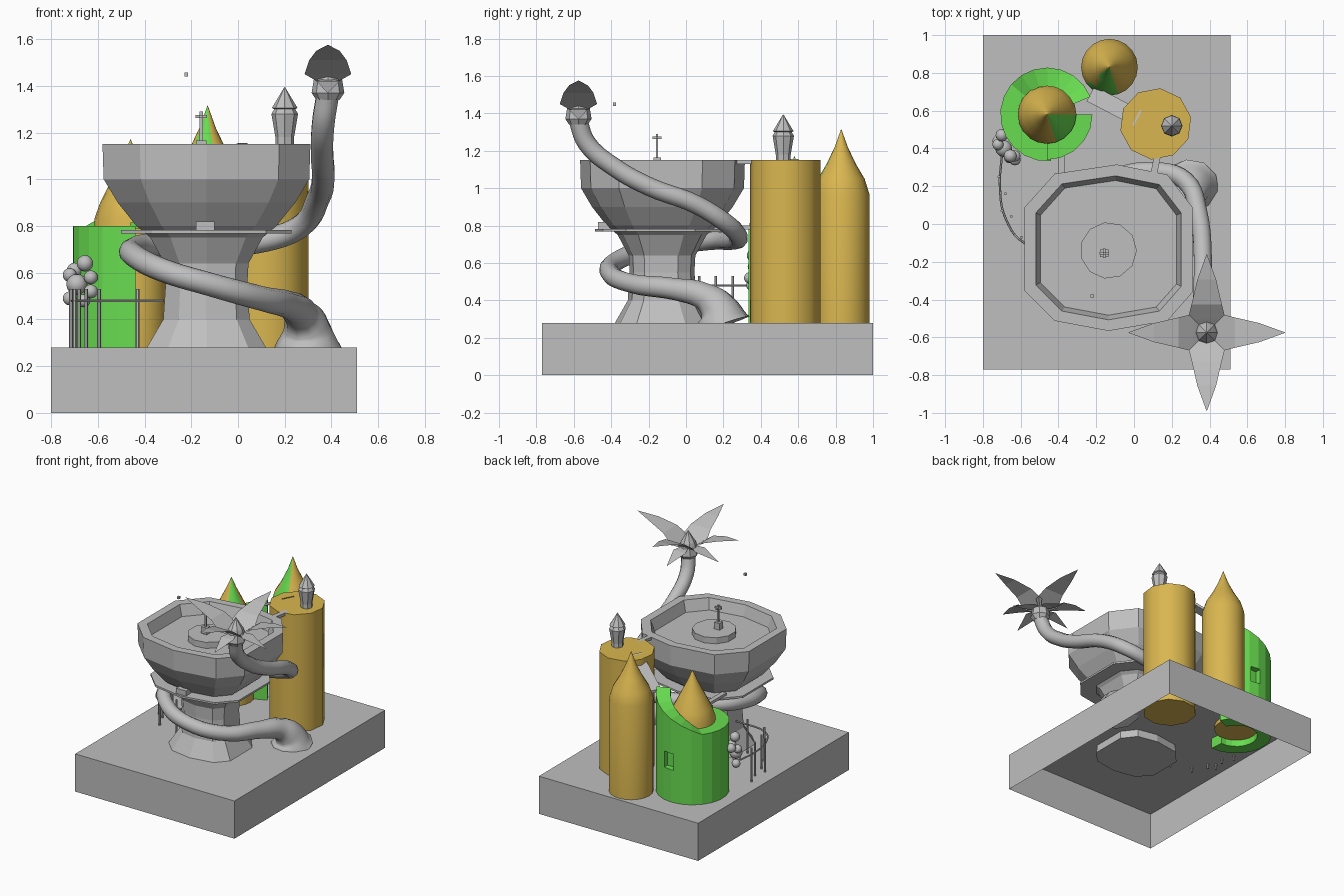
import bpy, bmesh, math
from math import cos, sin, pi, radians, degrees, atan2
from mathutils import Vector

if "Cube" in bpy.data.objects:
    bpy.data.objects.remove(bpy.data.objects["Cube"])


def material(name, rgb):
    m = bpy.data.materials.new(name)
    m.use_nodes = True
    m.diffuse_color = (*rgb, 1)
    m.node_tree.nodes["Principled BSDF"].inputs["Base Color"].default_value = (*rgb, 1)
    return m


STONE = material("stone grey", (0.52, 0.52, 0.52))
GOLD = material("sand yellow", (0.70, 0.47, 0.08))
GREEN = material("leaf green", (0.14, 0.72, 0.08))


def make(name, verts, faces, mats, smooth=0):
    me = bpy.data.meshes.new(name)
    me.from_pydata(verts, [], faces)
    bm = bmesh.new()
    bm.from_mesh(me)
    bmesh.ops.recalc_face_normals(bm, faces=bm.faces)
    bm.to_mesh(me)
    bm.free()
    ob = bpy.data.objects.new(name, me)
    bpy.context.collection.objects.link(ob)
    for m in mats:
        me.materials.append(m)
    if smooth:
        shade(ob, smooth)
    return ob


def shade(ob, angle):
    bpy.ops.object.select_all(action="DESELECT")
    ob.select_set(True)
    bpy.context.view_layer.objects.active = ob
    bpy.ops.object.shade_smooth_by_angle(angle=radians(angle))


def circle(n, turn=0):
    return [(cos(2 * pi * (i + turn) / n), sin(2 * pi * (i + turn) / n)) for i in range(n)]


def stack(name, centre, outline, profile, mats, smooth=0, closed=False):
    """Skin copies of an outline, scaled by radius, at each height."""
    n, k = len(outline), len(profile)
    verts = [(centre[0] + r * x, centre[1] + r * y, z) for r, z in profile for x, y in outline]
    faces = [(j % k * n + i, j % k * n + (i + 1) % n, (j + 1) % k * n + (i + 1) % n, (j + 1) % k * n + i)
             for j in range(k if closed else k - 1) for i in range(n)]
    if not closed:
        faces += [tuple(range(n)), tuple(range((k - 1) * n, k * n))]
    return make(name, verts, faces, mats, smooth)


def box(name, lo, hi, mat, bottom=True):
    verts = [(x, y, z) for z in (lo[2], hi[2]) for x, y in
             ((lo[0], lo[1]), (hi[0], lo[1]), (hi[0], hi[1]), (lo[0], hi[1]))]
    faces = [(4, 5, 6, 7)] + [(i, (i + 1) % 4, (i + 1) % 4 + 4, i + 4) for i in range(4)]
    return make(name, verts, faces + [(3, 2, 1, 0)] * bottom, [mat])


def beam(name, a, b, width, thick, mat):
    a, b = Vector(a), Vector(b)
    side = (b - a).cross(Vector((0, 0, 1))).normalized() * width / 2
    up = Vector((0, 0, thick / 2))
    verts = [p + s * side + u * up for p in (a, b) for s, u in ((-1, -1), (1, -1), (1, 1), (-1, 1))]
    faces = [(0, 1, 2, 3), (4, 5, 6, 7)] + [(i, (i + 1) % 4, (i + 1) % 4 + 4, i + 4) for i in range(4)]
    return make(name, verts, faces, [mat])


def tube(name, points, radius, mat, sides=3):
    cu = bpy.data.curves.new(name, "CURVE")
    cu.dimensions = "3D"
    cu.bevel_depth = radius
    cu.bevel_resolution = sides
    cu.resolution_u = 5
    cu.use_fill_caps = True
    sp = cu.splines.new("BEZIER")
    sp.bezier_points.add(len(points) - 1)
    for bp, p in zip(sp.bezier_points, points):
        bp.co = p[:3]
        bp.radius = p[3] if len(p) > 3 else 1
        bp.handle_left_type = bp.handle_right_type = "AUTO"
    ob = bpy.data.objects.new(name, cu)
    bpy.context.collection.objects.link(ob)
    cu.materials.append(mat)
    bpy.ops.object.select_all(action="DESELECT")
    ob.select_set(True)
    bpy.context.view_layer.objects.active = ob
    bpy.ops.object.convert(target="MESH")
    shade(bpy.context.object, 45)


# Hollow base block, open underneath
box("base", (-0.8, -0.77, 0), (0.51, 1.0, 0.28), STONE, bottom=False)

# Great bowl on its flared foot
BOWL = (-0.135, -0.13)
bowl_shape = [(0.1, 1), (-0.64, 0.89), (-1, 0.49), (-1, -0.5), (-0.64, -0.86),
              (0, -0.98), (0.7, -0.86), (1, -0.52), (1, 0.49), (0.7, 0.88)]
stack("bowl", BOWL, bowl_shape,
      [(0.26, 0.22), (0.255, 0.28), (0.185, 0.40), (0.175, 0.55), (0.18, 0.64), (0.24, 0.75), (0.30, 0.80),
       (0.38, 0.90), (0.44, 1.0), (0.445, 1.15), (0.385, 1.15), (0.36, 1.07)], [STONE])
stack("balcony", BOWL, bowl_shape, [(0.26, 0.768), (0.365, 0.768), (0.365, 0.782), (0.26, 0.782)],
      [STONE], closed=True)
box("balcony_box", (-0.18, -0.47, 0.78), (-0.10, -0.41, 0.82), STONE)

# Island and cross inside the bowl
stack("island", (-0.135, -0.14), circle(11), [(0.15, 1.06), (0.15, 1.115)], [STONE])
box("cross_foot", (-0.18, -0.175, 1.11), (-0.135, -0.135, 1.165), STONE)
box("cross_post", (-0.164, -0.161, 1.16), (-0.150, -0.149, 1.29), STONE)
box("cross_arm", (-0.182, -0.161, 1.262), (-0.132, -0.149, 1.275), STONE)
box("cross_side_arm", (-0.164, -0.18, 1.262), (-0.150, -0.13, 1.275), STONE)
box("floating_block", (-0.23, -0.39, 1.44), (-0.213, -0.373, 1.457), STONE)

# Flat tower with a small turret
stack("flat_tower", (0.115, 0.53), circle(10, 0.3), [(0.19, 0.2), (0.19, 1.15)], [GOLD], 40)
stack("turret", (0.2, 0.52), circle(8), [(0.04, 1.15), (0.04, 1.18), (0.057, 1.28), (0.045, 1.30),
      (0.055, 1.305), (0.001, 1.395)], [STONE])


# Pointed towers, with a green wedge on each roof
def pointed_tower(name, centre, profile, eave, lo, hi):
    ob = stack(name, centre, circle(20), profile, [GOLD, GREEN], 35)
    for p in ob.data.polygons:
        c = p.center
        angle = degrees(atan2(c.y - centre[1], c.x - centre[0]))
        if c.z > eave and lo < angle < hi:
            p.material_index = 1


pointed_tower("back_tower", (-0.13, 0.83), [(0.15, 0.25), (0.15, 0.97), (0.125, 1.05), (0.078, 1.13),
              (0.035, 1.22), (0.001, 1.315)], 0.97, -135, -80)
pointed_tower("ringed_tower", (-0.46, 0.58), [(0.155, 0.25), (0.155, 0.83), (0.13, 0.9), (0.085, 0.99),
              (0.035, 1.09), (0.001, 1.17)], 0.83, -75, -8)

# Green curved wall that climbs as a ramp
RING, steps = (-0.46, 0.58), 15
verts, faces = [], []
for i in range(steps + 1):
    a = 22 + 253 * i / steps
    top = 0.8 + 0.22 * max(0, min(1, (140 - a) / 115))
    c, s = cos(radians(a)), sin(radians(a))
    verts += [(RING[0] + r * c, RING[1] + r * s, z) for r, z in
              ((0.15, 0.2), (0.248, 0.2), (0.248, top), (0.15, top))]
    if i:
        b = 4 * i
        faces += [(b - 4 + j, b - 4 + (j + 1) % 4, b + (j + 1) % 4, b + j) for j in range(4)]
faces += [(0, 1, 2, 3), tuple(range(4 * steps, 4 * steps + 4))]
wall = make("ramp_wall", verts, faces, [GREEN])
cutter = box("window_cutter", (-0.475, 0.78, 0.52), (-0.395, 0.9, 0.64), GREEN)
cutter.hide_render = True
cutter.hide_viewport = True
cut = wall.modifiers.new("window", "BOOLEAN")
cut.operation, cut.solver, cut.object = "DIFFERENCE", "EXACT", cutter

# Green ledge at the open side of the wall
ledge = [RING] + [(RING[0] + 0.24 * cos(radians(a)), RING[1] + 0.24 * sin(radians(a))) for a in range(-90, 1, 18)]
stack("ledge", (0, 0), ledge, [(1, 0.79), (1, 0.815)], [GREEN])

# Bridges
beam("ramp_bridge", (-0.23, 0.69, 0.99), (0.02, 0.56, 1.145), 0.09, 0.02, STONE)
beam("tower_bridge", (0.10, 0.24, 1.14), (0.13, 0.39, 1.14), 0.035, 0.02, STONE)
beam("rear_bridge", (-0.385, 0.1, 0.79), (-0.385, 0.42, 0.79), 0.035, 0.02, STONE)

# Spiralling palm trunk, with radius at each point
tube("trunk", [(0.30, 0.20, 0.27, 3.0), (0.295, 0.17, 0.36, 2.05), (0.27, 0.10, 0.42, 1.5), (0.22, -0.06, 0.46, 1.2),
               (0.10, -0.29, 0.49, 1.05), (-0.12, -0.41, 0.55, 1), (-0.32, -0.37, 0.61, 1),
               (-0.44, -0.22, 0.67, 1), (-0.45, -0.03, 0.70, 1), (-0.36, 0.14, 0.72, 1),
               (-0.13, 0.24, 0.72, 1), (0.12, 0.28, 0.74, 1), (0.27, 0.23, 0.80, 1),
               (0.34, 0.06, 0.91, 1), (0.365, -0.20, 1.01, 1), (0.36, -0.38, 1.11, 1),
               (0.365, -0.53, 1.24, 1), (0.385, -0.58, 1.37, 1)], 0.05, STONE)

# Palm crown: bud, four rising leaves, four drooping leaves
CROWN = (0.385, -0.575)
stack("crown", CROWN, circle(8), [(0.05, 1.34), (0.07, 1.37), (0.06, 1.43), (0.05, 1.46), (0.001, 1.54)], [STONE])


def leaf(name, turn, spine):
    """Spine entries are distance, half width and height."""
    c, s = cos(turn), sin(turn)
    verts = [(CROWN[0] + d * c - w * s, CROWN[1] + d * s + w * c, z)
             for d, half, z in spine for w in (-half, half)]
    make(name, verts, [(2 * i, 2 * i + 1, 2 * i + 3, 2 * i + 2) for i in range(len(spine) - 1)], [STONE])


for i in range(4):
    leaf(f"rising_leaf_{i}", i * pi / 2, [(0.02, 0.03, 1.41), (0.07, 0.1, 1.45), (0.15, 0.08, 1.51),
                                         (0.28, 0.05, 1.55), (0.415, 0.001, 1.575)])
    leaf(f"drooping_leaf_{i}", i * pi / 2, [(0.02, 0.02, 1.43), (0.1, 0.05, 1.42), (0.25, 0.001, 1.37)])

# Raised walkway on poles
tube("walkway", [(-0.70, 0.36, 0.48), (-0.71, 0.2, 0.48), (-0.68, 0.03, 0.48), (-0.58, -0.1, 0.48),
                 (-0.32, -0.13, 0.48)], 0.006, STONE, 1)
for i, (x, y) in enumerate([(-0.715, 0.25), (-0.68, 0.16), (-0.70, 0.07), (-0.65, 0.04), (-0.595, -0.07),
                            (-0.43, -0.11)]):
    stack(f"pole_{i}", (x, y), circle(6), [(0.008, 0.24), (0.008, 0.53)], [STONE])

# Bush of round clumps beside the wall
for i, (x, y, z, r) in enumerate([(-0.69, 0.40, 0.55, 0.045), (-0.655, 0.36, 0.64, 0.035), (-0.72, 0.44, 0.49, 0.03),
                                  (-0.63, 0.36, 0.58, 0.03), (-0.70, 0.47, 0.61, 0.033), (-0.63, 0.34, 0.52, 0.03),
                                  (-0.66, 0.35, 0.48, 0.028), (-0.72, 0.42, 0.59, 0.03)]):
    bpy.ops.mesh.primitive_uv_sphere_add(segments=12, ring_count=8, radius=r, location=(x, y, z))
    clump = bpy.context.object
    clump.name = f"bush_clump_{i}"
    clump.data.materials.append(STONE)
    shade(clump, 60)
